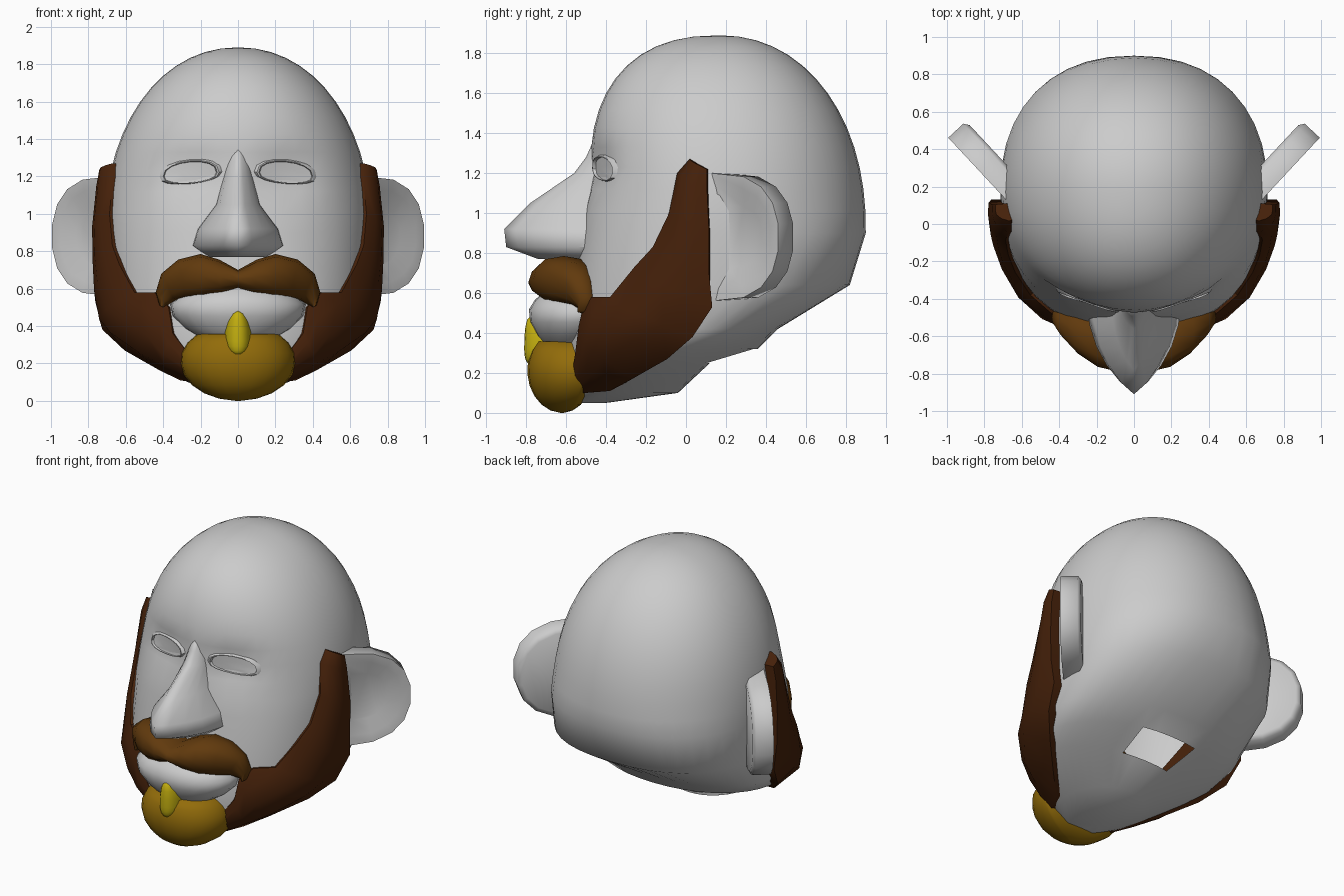
import bpy, bmesh, math
from mathutils import Vector

cube = bpy.data.objects.get("Cube")
if cube:
    bpy.data.objects.remove(cube)


def material(name, *rgb):
    mat = bpy.data.materials.new(name)
    mat.use_nodes = True
    mat.diffuse_color = (*rgb, 1)
    shader = mat.node_tree.nodes["Principled BSDF"]
    shader.inputs["Base Color"].default_value = (*rgb, 1)
    return mat


SKIN = material("pale grey", .6, .6, .6)
BROWN = material("dark brown", .06, .015, .003)
TAN = material("warm brown", .12, .042, .004)
OCHRE = material("ochre", .29, .15, .003)
YELLOW = material("yellow", .55, .43, .005)


def loft(name, rings, mat, cap_start=True, cap_end=True, mirror=False, angle=50, hole=None):
    """Skin equal closed rings, optionally mirrored across the middle."""
    bm = bmesh.new()
    loops = [[bm.verts.new(point) for point in ring] for ring in rings]
    count = len(loops[0])
    for lower, upper in zip(loops, loops[1:]):
        for i in range(count):
            j = (i + 1) % count
            bm.faces.new((lower[i], lower[j], upper[j], upper[i]))
    if cap_start:
        bm.faces.new(loops[0])
    if cap_end:
        bm.faces.new(loops[-1])
    bmesh.ops.remove_doubles(bm, verts=bm.verts, dist=.0005)
    bmesh.ops.recalc_face_normals(bm, faces=bm.faces)
    if hole:
        inside = [face for face in bm.faces if hole(face.calc_center_median())]
        bmesh.ops.delete(bm, geom=inside, context="FACES")
    mesh = bpy.data.meshes.new(name)
    bm.to_mesh(mesh)
    bm.free()
    mesh.materials.append(mat)
    obj = bpy.data.objects.new(name, mesh)
    bpy.context.collection.objects.link(obj)
    if mirror:
        obj.modifiers.new("mirror", "MIRROR")
    bpy.ops.object.select_all(action="DESELECT")
    obj.select_set(True)
    bpy.context.view_layer.objects.active = obj
    bpy.ops.object.shade_smooth_by_angle(angle=math.radians(angle))
    return obj


def signed_power(value, power):
    return math.copysign(abs(value) ** power, value)


def oval(z, front, back, middle, width, power, count):
    """Horizontal superellipse, widest at y = middle."""
    ring = []
    for i in range(count):
        turn = math.tau * i / count
        x = width * signed_power(math.sin(turn), 2 / power)
        along = abs(math.cos(turn)) ** (2 / power)
        end = front if math.cos(turn) > 0 else back
        ring.append(Vector((x, middle + along * (end - middle), z)))
    return ring


# Jaw and neck levels: height, rear, widest y, half width
JAW = [(.05, -.4, -.5, .1), (.1, -.04, -.35, .27), (.25, .12, -.2, .54), (.32, .36, -.1, .63),
       (.42, .46, .06, .69), (.64, .82, .17, .71), (.9, .9, .17, .715)]
CROWN = 1.89


def dome(z, base, power):
    """Falls from one at the base height to zero at the crown."""
    rise = max(0, z - base) / (CROWN - base)
    return max(0, 1 - rise ** power) ** (1 / power)


def level(z):
    """Front, rear, widest y, half width and squareness of the head at a height."""
    front = max(-.6, .17 - .65 * dome(z, 1.2, 2.4) - .15 * max(0, 1.2 - z))
    square = 2.1 + .3 * math.exp(-((z - .7) / .25) ** 2)
    for low, high in zip(JAW, JAW[1:]):
        if z <= high[0]:
            t = (z - low[0]) / (high[0] - low[0])
            return front, *[a + (b - a) * t for a, b in zip(low[1:], high[1:])], square
    return front, .17 + .73 * dome(z, .93, 2.1), .17, .715 * dome(z, .9, 2.1), square


def socket(x, z):
    """Depth of the eye sockets."""
    return .055 * math.exp(-((abs(x) - .25) / .16) ** 2 - ((z - 1.21) / .1) ** 2)


def face_y(x, z):
    front, rear, middle, width, square = level(z)
    along = max(0, 1 - (abs(x) / width) ** square) ** (1 / square)
    return middle + along * (front - middle) + socket(x, z)


def side_x(y, z):
    front, rear, middle, width, square = level(z)
    along = (y - middle) / ((front if y < middle else rear) - middle)
    return width * max(0, 1 - along ** square) ** (1 / square)


def shell(point, margin):
    """Slide a point level until it lies on the head outline scaled by margin."""
    front, rear, middle, width, square = level(point.z)
    depth = point.y - middle
    along = depth / ((front if depth < 0 else rear) - middle)
    scale = margin / ((point.x / width) ** square + along ** square) ** (1 / square)
    return Vector((point.x * scale, middle + depth * scale, point.z))


# Head, with the neck left open underneath
STEPS = 14
heights = [row[0] for row in JAW]
heights += [.9 + (CROWN - .9) * math.sin(math.pi / 2 * i / STEPS) for i in range(1, STEPS + 1)]
rings = [oval(z, *level(z), 40) for z in heights]
for ring in rings:
    for point in ring:
        if point.y < 0:
            point.y += socket(point.x, point.z)
loft("head", rings, SKIN, cap_end=False,
     hole=lambda c: abs(c.x) < .2 and c.y > 0 and .25 < c.z < .32)

# Nose: height, front, half width
NOSE = [(.77, -.74, .17), (.83, -.9, .25), (.92, -.91, .22), (1.05, -.78, .12),
        (1.2, -.56, .08), (1.28, -.5, .06), (1.37, -.46, .04)]
rings = []
for z, front, width in NOSE:
    half = []
    for k in range(6):
        t = k / 5
        half.append((width * math.sin(t * math.pi / 2), front + (-.42 - front) * t ** 1.3, z))
    rings.append(half + [(-x, y, h) for x, y, h in half[:0:-1]])
loft("nose", rings, SKIN, angle=70)

# Eyes: almond with a raised lid around a shallow eyeball
rings = []
for scale, lift in ((1.2, -.01), (1.06, .018), (1, .02), (.96, .006), (.5, .016)):
    ring = []
    for i in range(16):
        turn = math.tau * i / 16
        x = .145 * scale * math.cos(turn)
        tall = .07 if math.sin(turn) > 0 else .045
        z = 1.21 - .08 * x + tall * scale * signed_power(math.sin(turn), .8)
        ring.append((x + .255, face_y(x + .255, z) - lift, z))
    rings.append(ring)
loft("eyes", rings, SKIN, cap_start=False, mirror=True, angle=40)

# Ears: slanted slabs with a softly hollowed front
outward = Vector((.68, .73, 0))
forward = Vector((.73, -.68, 0))
rings = []
for scale, lift in ((.9, -.07), (1, -.05), (1, .06), (.8, .055), (.5, .02)):
    ring = []
    for i in range(10):
        turn = math.pi * i / 9
        reach = .16 + (.46 * abs(math.sin(turn)) ** .7 - .16) * scale
        base = Vector((.64, .17, .88 + .32 * scale * signed_power(math.cos(turn), .9)))
        ring.append(base + outward * reach + forward * lift)
    rings.append(ring)
loft("ears", rings, SKIN, mirror=True, angle=60)

# Beard: y and z of the front edge, then of the rear edge, sideburn to chin
BEARD = [(.02, 1.27, .11, 1.22), (-.04, 1.2, .11, 1.13), (-.08, 1, .12, .9),
         (-.16, .83, .12, .7), (-.25, .73, .13, .53), (-.37, .58, .03, .38),
         (-.46, .58, -.1, .27), (-.51, .5, -.27, .17), (-.53, .36, -.38, .11),
         (-.56, .2, -.5, .1)]
rings = []
for front_y, front_z, rear_y, rear_z in BEARD:
    front = Vector((side_x(front_y, front_z), front_y, front_z))
    rear = Vector((side_x(rear_y, rear_z), rear_y, rear_z))
    ring = [shell(front.lerp(rear, t), margin)
            for t, margin in ((0, 1.02), (.2, 1.07), (.45, 1.1), (.7, 1.1), (1, 1.09))]
    rings.append(ring + [shell(rear, .9), shell(front, .94)])
loft("beard", rings, BROWN, mirror=True, angle=45)

# Moustache: x and z of the top edge, then of the bottom edge, middle to tip
TACHE = [(0, .7, 0, .6), (.1, .755, .09, .565), (.2, .785, .19, .55), (.32, .755, .28, .545),
         (.41, .68, .34, .535), (.44, .58, .38, .51), (.42, .51, .4, .5)]
stations = [(-a, b, -c, d) for a, b, c, d in TACHE[:0:-1]] + TACHE
rings = []
for top_x, top_z, low_x, low_z in stations:
    top, low = Vector((top_x, 0, top_z)), Vector((low_x, 0, low_z))
    front = -.79 + 3.6 * abs(top_x + low_x) ** 3 / 8
    ring = []
    for i in range(12):
        turn = math.tau * i / 12
        point = low.lerp(top, .5 + .5 * math.cos(turn))
        point.y = (front - .46) / 2 + signed_power(math.sin(turn), .7) * (front + .46) / 2
        ring.append(point)
    rings.append(ring)
loft("moustache", rings, TAN, angle=60)


def blob(name, mat, centre, down, up, width, back, depth, power, top=1):
    """Rounded lump in front of the face, cut off at a share of its upper height."""
    rings = []
    for i in range(9):
        s = math.sin((-.97 + i / 8 * (.97 + top)) * math.pi / 2)
        size = (1 - abs(s) ** power) ** (1 / power)
        z = centre + s * (up if s > 0 else down)
        middle = back - .1 * (1 - size)
        rings.append(oval(z, middle - (depth - .1) * size - .1 * size,
                          middle + .06 * size, middle, width * size, 2.2, 24))
    loft(name, rings, mat, angle=60)


blob("lips", SKIN, .5, .22, .15, .37, -.5, .29, 1.6, .7)
blob("goatee", OCHRE, .215, .215, .2, .31, -.52, .275, 2, .5)
blob("chin_tuft", YELLOW, .32, .075, .16, .074, -.68, .13, 2.4, .97)
